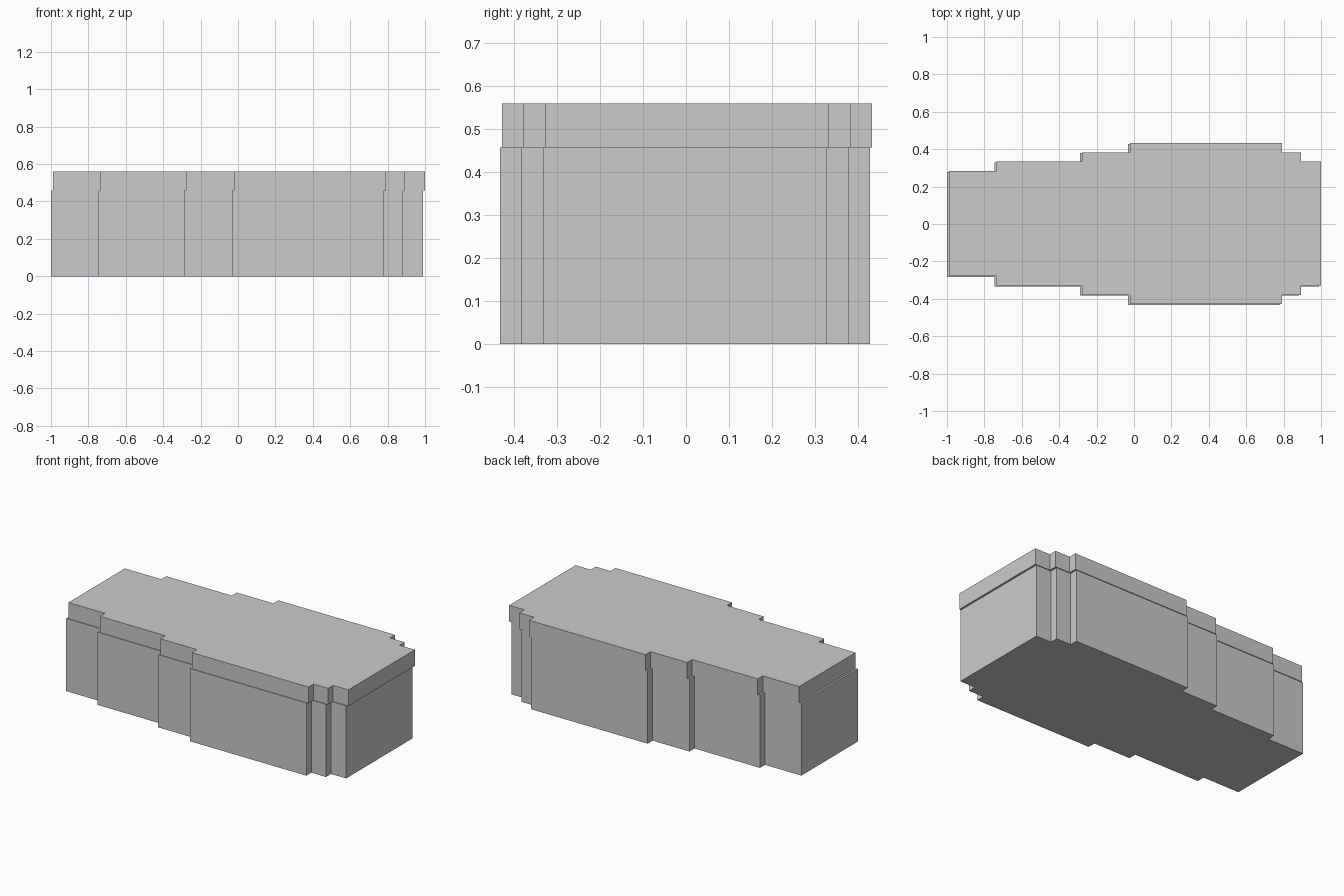
import bpy
import bmesh

cube = bpy.data.objects.get("Cube")
if cube:
    bpy.data.objects.remove(cube, do_unlink=True)

grey = bpy.data.materials.new("plain grey")
grey.use_nodes = True
colour = (0.6, 0.6, 0.6, 1)
grey.diffuse_color = colour
grey.node_tree.nodes["Principled BSDF"].inputs["Base Color"].default_value = colour

# Stepped plan: where each step starts along the length, and its half width
STARTS = [-0.994, -0.74, -0.283, -0.027, 0.786, 0.888]
WIDTHS = [0.281, 0.331, 0.381, 0.431, 0.381, 0.331]
END = 0.994


def stepped_block(name, bottom, top, dx, dy):
    """Extrude the stepped plan between two heights, shifted sideways."""
    side = []
    for start, stop, width in zip(STARTS, STARTS[1:] + [END], WIDTHS):
        side += [(start, width), (stop, width)]
    outline = [(x, -w) for x, w in side] + side[::-1]

    bm = bmesh.new()
    verts = [bm.verts.new((x + dx, y + dy, bottom)) for x, y in outline]
    base = bm.faces.new(verts)
    grown = bmesh.ops.extrude_face_region(bm, geom=[base], use_keep_orig=True)
    lifted = [v for v in grown["geom"] if isinstance(v, bmesh.types.BMVert)]
    bmesh.ops.translate(bm, verts=lifted, vec=(0, 0, top - bottom))
    bmesh.ops.recalc_face_normals(bm, faces=bm.faces)

    mesh = bpy.data.meshes.new(name)
    bm.to_mesh(mesh)
    bm.free()
    mesh.materials.append(grey)
    obj = bpy.data.objects.new(name, mesh)
    bpy.context.collection.objects.link(obj)
    return obj


# Tall body, with a slightly offset lid of the same plan
stepped_block("body", 0.0, 0.458, -0.006, -0.0025)
stepped_block("lid", 0.458, 0.56, 0.006, 0.0025)
